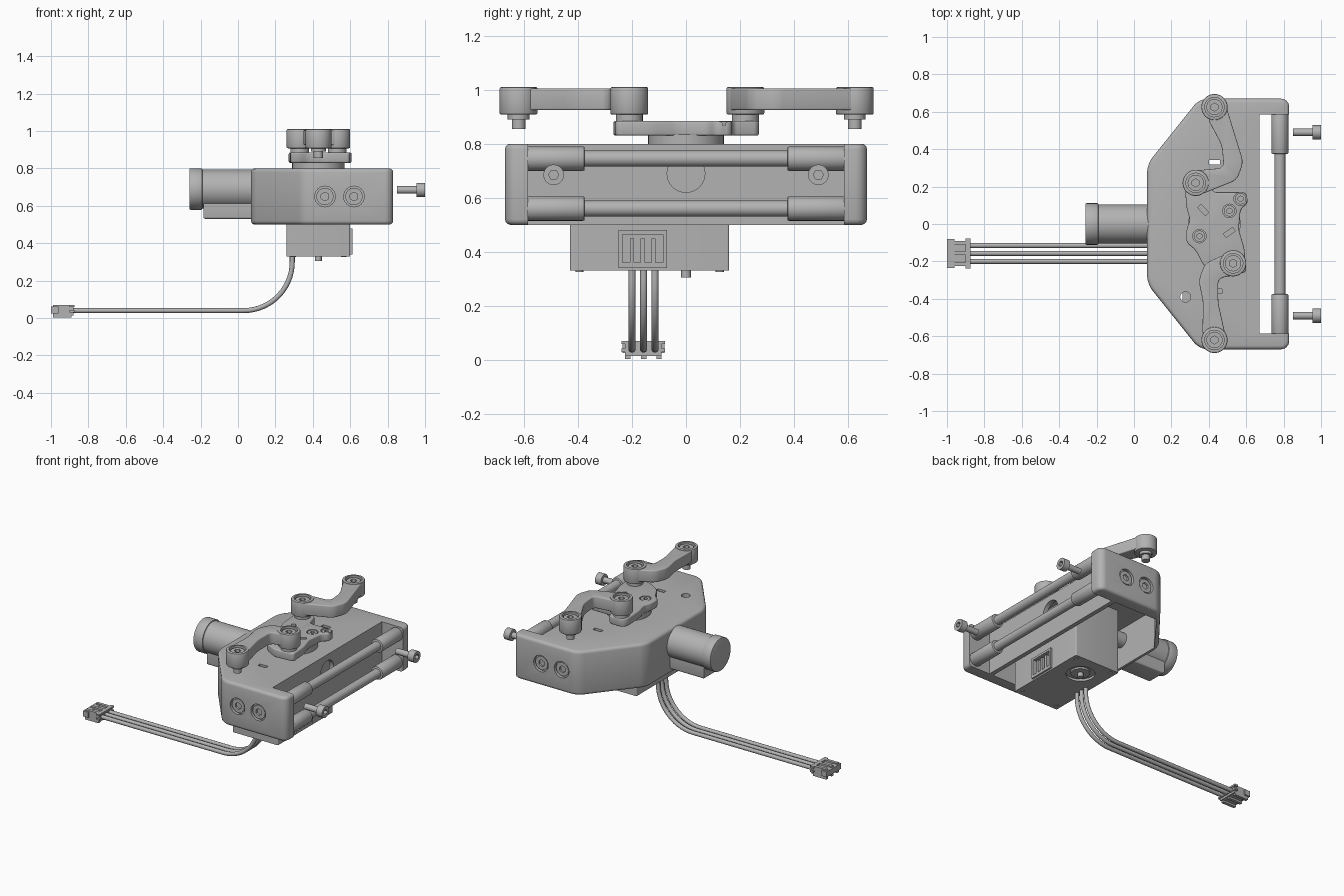
import bpy
import bmesh
import math
from mathutils import Vector

old = bpy.data.objects.get("Cube")
if old:
    bpy.data.objects.remove(old, do_unlink=True)

grey = bpy.data.materials.new("mid grey")
grey.use_nodes = True
COLOUR = (0.45, 0.45, 0.45, 1)
grey.diffuse_color = COLOUR
grey.node_tree.nodes["Principled BSDF"].inputs["Base Color"].default_value = COLOUR
parts = []


def finish(name, bm):
    bmesh.ops.recalc_face_normals(bm, faces=bm.faces)
    mesh = bpy.data.meshes.new(name)
    bm.to_mesh(mesh)
    bm.free()
    mesh.materials.append(grey)
    ob = bpy.data.objects.new(name, mesh)
    bpy.context.collection.objects.link(ob)
    parts.append(ob)
    return ob


def prism(name, pts, z0, z1, corner=0, rim=0):
    """Extrude a flat outline, rounding upright edges and then the rims."""
    bm = bmesh.new()
    base = bm.faces.new([bm.verts.new((x, y, z0)) for x, y in pts])
    top = bmesh.ops.extrude_face_region(bm, geom=[base])["geom"]
    bmesh.ops.translate(bm, vec=(0, 0, z1 - z0),
                        verts=[v for v in top if isinstance(v, bmesh.types.BMVert)])

    def upright(e):
        return abs(e.verts[0].co.z - e.verts[1].co.z) > 0.001
    if corner:
        bmesh.ops.bevel(bm, geom=[e for e in bm.edges if upright(e)], offset=corner,
                        segments=6, profile=0.5, affect='EDGES', clamp_overlap=True)
    if rim:
        bmesh.ops.bevel(bm, geom=[e for e in bm.edges if not upright(e)], offset=rim,
                        segments=3, profile=0.5, affect='EDGES', clamp_overlap=True)
    return finish(name, bm)


def box(name, x, y, z, corner=0, rim=0):
    return prism(name, [(x[0], y[0]), (x[1], y[0]), (x[1], y[1]), (x[0], y[1])],
                 z[0], z[1], corner, rim)


def cyl(name, start, end, r, sides=32, rim=0):
    start, end = Vector(start), Vector(end)
    bm = bmesh.new()
    bmesh.ops.create_cone(bm, cap_ends=True, segments=sides, radius1=r, radius2=r,
                          depth=(end - start).length)
    if rim:
        edges = [e for f in bm.faces if len(f.verts) > 4 for e in f.edges]
        bmesh.ops.bevel(bm, geom=edges, offset=rim, segments=2, profile=0.5, affect='EDGES')
    turn = Vector((0, 0, 1)).rotation_difference(end - start).to_matrix()
    bmesh.ops.rotate(bm, verts=bm.verts, cent=(0, 0, 0), matrix=turn)
    bmesh.ops.translate(bm, verts=bm.verts, vec=(start + end) / 2)
    return finish(name, bm)


def cut(target, *cutters):
    for cutter in cutters:
        mod = target.modifiers.new("cut", 'BOOLEAN')
        mod.object, mod.operation, mod.solver = cutter, 'DIFFERENCE', 'EXACT'
        bpy.context.view_layer.objects.active = target
        bpy.ops.object.modifier_apply(modifier=mod.name)
        parts.remove(cutter)
        bpy.data.objects.remove(cutter, do_unlink=True)
    return target


def screw_head(name, top, axis, r, depth):
    """Round head with a hexagonal socket, its top facing along the axis."""
    top, axis = Vector(top), Vector(axis)
    head = cyl(name, top - axis * depth, top, r, 28)
    return cut(head, cyl("socket", top - axis * depth * 0.6, top + axis * 0.01, r * 0.5, 6))


def slot(x, y, angle, z0, z1, length=0.06, width=0.025):
    a = Vector((math.cos(angle), math.sin(angle))) * length / 2
    b = Vector((-math.sin(angle), math.cos(angle))) * width / 2
    c = Vector((x, y))
    return prism("slot", [c - a - b, c + a - b, c + a + b, c - a + b], z0, z1)


def mirrored(half):
    return half + [(x, -y) for x, y in reversed(half)]


# Hollow housing, open underneath, with arms holding the guide rods
housing = prism("housing", mirrored([(0.07, 0.32), (0.35, 0.67), (0.83, 0.67)]),
                0.5, 0.8, 0.045, 0.02)
cavity = prism("cavity", mirrored([(0.1, 0.31), (0.31, 0.585), (0.64, 0.585)]), 0.45, 0.77)
cut(housing, box("notch", (0.67, 0.95), (-0.585, 0.585), (0.4, 0.9)), cavity,
    cyl("wall_hole", (0.62, 0, 0.69), (0.7, 0, 0.69), 0.07),
    slot(0.43, 0.33, 0, 0.75, 0.85), slot(0.44, -0.36, 0, 0.75, 0.85),
    cyl("round_hole", (0.275, -0.39, 0.75), (0.275, -0.39, 0.85), 0.028, 20))

# Bolts set into the outer faces of both arms
for s in (-1, 1):
    for x in (0.465, 0.62):
        cut(housing, cyl("pocket", (x, s * 0.65, 0.65), (x, s * 0.7, 0.65), 0.055))
        screw_head("arm_bolt", (x, s * 0.662, 0.65), (0, s, 0), 0.046, 0.03)

# Guide rods with thick sleeves at each end
for z in (0.56, 0.745):
    cyl("guide_rod", (0.78, -0.6, z), (0.78, 0.6, z), 0.03)
    for s in (-1, 1):
        cyl("rod_sleeve", (0.78, s * 0.375, z), (0.78, s * 0.6, z), 0.045, rim=0.006)

# Loose mounting screws
for s in (-1, 1):
    cyl("loose_screw_shank", (0.85, s * 0.49, 0.685), (0.96, s * 0.49, 0.685), 0.02, 24)
    screw_head("loose_screw_head", (1.0, s * 0.49, 0.685), (1, 0, 0), 0.038, 0.045)

# Round drive at the back
cyl("drive_barrel", (-0.2, 0, 0.69), (0.08, 0, 0.69), 0.104, 48)
cyl("drive_cap", (-0.26, 0, 0.69), (-0.19, 0, 0.69), 0.111, 48, rim=0.006)
cyl("drive_boss", (0.08, 0, 0.69), (0.26, 0, 0.69), 0.05)
box("drive_foot", (-0.185, 0.08), (-0.07, 0.07), (0.53, 0.66), 0, 0.012)

# Actuator body under the housing, with shaft collar and socket
actuator = box("actuator_body", (0.26, 0.6), (-0.43, 0.16), (0.33, 0.77), 0.008)
cut(actuator, cyl("collar_recess", (0.43, 0, 0.3), (0.43, 0, 0.345), 0.09),
    box("plug_opening", (0.585, 0.65), (-0.235, -0.085), (0.36, 0.465)))
cyl("output_collar", (0.43, 0, 0.333), (0.43, 0, 0.36), 0.06)
cyl("output_shaft", (0.43, 0, 0.305), (0.43, 0, 0.36), 0.018, 20)
for x in (0.295, 0.565):
    for y in (-0.395, 0.125):
        cyl("corner_screw", (x, y, 0.326), (x, y, 0.34), 0.015, 16)
socket = box("cable_socket", (0.59, 0.612), (-0.25, -0.07), (0.34, 0.48))
cut(socket, box("socket_opening", (0.58, 0.65), (-0.235, -0.085), (0.36, 0.465)))
for y in (-0.2, -0.16, -0.12):
    box("socket_pin", (0.58, 0.61), (y - 0.008, y + 0.008), (0.36, 0.45))

# Three-wire cable
for y in (-0.2, -0.157, -0.115):
    curve = bpy.data.curves.new("cable_wire", 'CURVE')
    curve.dimensions = '3D'
    curve.bevel_depth = 0.0135
    curve.bevel_resolution = 3
    curve.use_fill_caps = True
    bend = [math.radians(a) for a in range(0, 91, 6)]
    path = [(0.29, y, 0.34)]
    path += [(0.03 + 0.26 * math.cos(a), y, 0.3 - 0.26 * math.sin(a)) for a in bend]
    path += [(-0.9, y, 0.04)]
    line = curve.splines.new('POLY')
    line.points.add(len(path) - 1)
    for p, co in zip(line.points, path):
        p.co = (*co, 1)
    curve.materials.append(grey)
    wire = bpy.data.objects.new("cable_wire", curve)
    bpy.context.collection.objects.link(wire)

# Cable plug with ribs
box("plug_body", (-0.98, -0.88), (-0.225, -0.09), (0.015, 0.058))
box("plug_nose", (-1.0, -0.96), (-0.235, -0.08), (0.025, 0.062))
for z in (0.03, 0.058):
    box("plug_flange", (-0.9, -0.875), (-0.238, -0.077), (z, z + 0.012))
for y in (-0.215, -0.157, -0.1):
    box("plug_rib", (-0.99, -0.89), (y - 0.01, y + 0.01), (0.003, 0.07))

# Turntable and its rocker plate
cyl("turntable", (0.43, 0, 0.79), (0.43, 0, 0.835), 0.14, 48)
rocker = prism("rocker_plate", [
    (0.27, 0.24), (0.28, 0.09), (0.3, 0.02), (0.28, -0.03), (0.28, -0.1), (0.33, -0.14),
    (0.37, -0.22), (0.46, -0.27), (0.6, -0.26), (0.59, -0.13), (0.56, -0.03), (0.57, 0.08),
    (0.61, 0.11), (0.6, 0.17), (0.53, 0.17), (0.42, 0.17), (0.39, 0.27), (0.3, 0.27)],
    0.83, 0.885, 0.02, 0.008)
cut(rocker, slot(0.37, 0.075, -0.8, 0.86, 0.95), slot(0.51, -0.045, 0.6, 0.86, 0.95))
for x, y in ((0.51, 0.07), (0.35, -0.065), (0.57, 0.135)):
    cut(rocker, cyl("pocket", (x, y, 0.868), (x, y, 0.95), 0.036, 24))
    screw_head("rocker_screw", (x, y, 0.883), (0, 0, 1), 0.03, 0.025)

# Bent links joining the rocker to the outer pins
links = {
    "rear": ([(0.33, 0.22), (0.43, 0.625)],
             [(0.35, 0.155), (0.55, 0.235), (0.585, 0.33), (0.49, 0.64), (0.39, 0.57),
              (0.47, 0.42), (0.48, 0.3), (0.32, 0.285)]),
    "front": ([(0.53, -0.21), (0.43, -0.62)],
              [(0.53, -0.143), (0.38, -0.21), (0.345, -0.3), (0.37, -0.42), (0.365, -0.6),
               (0.49, -0.6), (0.45, -0.42), (0.45, -0.29), (0.54, -0.275)]),
}
for side, (ends, outline) in links.items():
    bar = prism(side + "_link", outline, 0.925, 1.005, 0.03, 0.006)
    for i, (x, y) in enumerate(ends):
        cut(bar, cyl("clearance", (x, y, 0.9), (x, y, 1.05), 0.06))
        hub = cyl(side + "_link_hub", (x, y, 0.908), (x, y, 1.01), 0.07, 40, rim=0.006)
        cut(hub, cyl("pocket", (x, y, 0.975), (x, y, 1.05), 0.052))
        screw_head(side + "_link_screw", (x, y, 1.0), (0, 0, 1), 0.043, 0.03)
        if i == 0:
            cyl(side + "_pivot", (x, y, 0.88), (x, y, 0.92), 0.05)
        else:
            cyl(side + "_pin_collar", (x, y, 0.89), (x, y, 0.92), 0.04)
            cyl(side + "_pin", (x, y, 0.855), (x, y, 0.9), 0.025, 24)

# Smooth rounded faces while keeping hard edges
bpy.ops.object.select_all(action='DESELECT')
for ob in parts:
    ob.select_set(True)
bpy.context.view_layer.objects.active = housing
bpy.ops.object.shade_smooth_by_angle(angle=math.radians(32))
